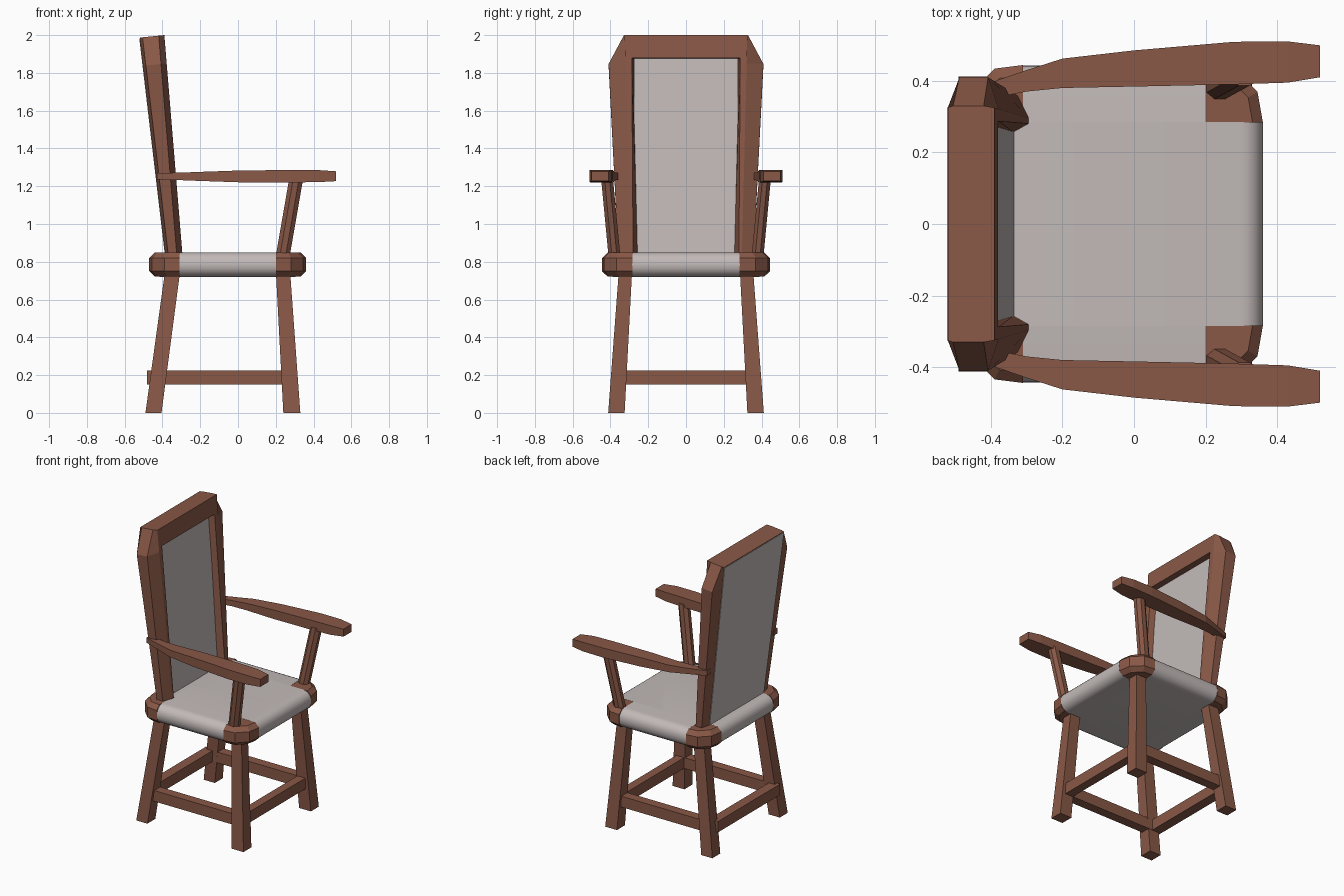
import bpy, bmesh, math

if "Cube" in bpy.data.objects:
    bpy.data.objects.remove(bpy.data.objects["Cube"])

def material(name, rgb):
    m = bpy.data.materials.new(name)
    m.diffuse_color = (*rgb, 1)
    m.use_nodes = True
    m.node_tree.nodes["Principled BSDF"].inputs["Base Color"].default_value = m.diffuse_color
    return m

WOOD = material("brown wood", (0.25, 0.098, 0.063))
CLOTH = material("pale fabric", (0.54, 0.49, 0.48))

def loft(name, rings, mat, smooth=False):
    """Skin matching rings of points and cap both ends."""
    bm = bmesh.new()
    vs = [[bm.verts.new(p) for p in r] for r in rings]
    n = len(vs[0])
    for a, b in zip(vs, vs[1:]):
        for i in range(n):
            j = (i + 1) % n
            bm.faces.new((a[i], a[j], b[j], b[i]))
    bm.faces.new(vs[0])
    bm.faces.new(vs[-1])
    bmesh.ops.recalc_face_normals(bm, faces=bm.faces)
    me = bpy.data.meshes.new(name)
    bm.to_mesh(me)
    bm.free()
    me.materials.append(mat)
    ob = bpy.data.objects.new(name, me)
    bpy.context.collection.objects.link(ob)
    if smooth:
        bpy.ops.object.select_all(action='DESELECT')
        ob.select_set(True)
        bpy.context.view_layer.objects.active = ob
        bpy.ops.object.shade_smooth_by_angle(angle=math.radians(40))
    return ob

def rect(x0, x1, y0, y1, z):
    return [(x0, y0, z), (x1, y0, z), (x1, y1, z), (x0, y1, z)]

def box(name, x0, x1, y0, y1, z0, z1, mat):
    return loft(name, [rect(x0, x1, y0, y1, z0), rect(x0, x1, y0, y1, z1)], mat)

def lerp(a, b, t):
    return a + (b - a) * t

# Seat cushion: two crossing strips with rounded edges
Z0, Z1 = 0.72, 0.85

def rounded(a0, a1, r=0.06, n=6):
    pts = []
    for cx, cz, s in ((a1 - r, Z1 - r, 0), (a0 + r, Z1 - r, 1),
                      (a0 + r, Z0 + r, 2), (a1 - r, Z0 + r, 3)):
        for i in range(n + 1):
            a = (s + i / n) * math.pi / 2
            pts.append((cx + r * math.cos(a), cz + r * math.sin(a)))
    return pts

loft("seat_cushion_long", [[(x, y, z) for x, z in rounded(-0.47, 0.36)]
                           for y in (-0.285, 0.285)], CLOTH, True)
loft("seat_cushion_wide", [[(x, y, z) for y, z in rounded(-0.443, 0.443)]
                           for x in (-0.31, 0.20)], CLOTH, True)

# Seat corner blocks, chamfered in plan and at top and bottom
for sx, cx in ((1, 0.20), (-1, -0.31)):
    for sy in (1, -1):
        plan = [(0, 0), (0.16, 0), (0.145, 0.085), (0.08, 0.15), (0, 0.16)]
        rings = []
        for k, z in ((0.82, 0.722), (1, 0.75), (1, 0.82), (0.82, 0.849)):
            rings.append([(cx + sx * px * k, sy * (0.284 + py * k), z) for px, py in plan])
        loft("seat_corner", rings, WOOD)

for s, side in ((1, "left"), (-1, "right")):
    # Splayed legs
    for name, b0, b1, t0, t1 in (("front_leg", 0.24, 0.33, 0.20, 0.275),
                                 ("back_leg", -0.49, -0.405, -0.385, -0.305)):
        loft(f"{name}_{side}", [rect(b0, b1, s * 0.325, s * 0.412, 0),
                                rect(t0, t1, s * 0.285, s * 0.355, 0.76)], WOOD)
    # Side stretchers
    box(f"side_stretcher_{side}", -0.44, 0.27, s * 0.315, s * 0.38, 0.15, 0.225, WOOD)

    # Armrest: stations of x, inner y, outer y, bottom z, top z
    arm = [(-0.43, 0.345, 0.385, 1.235, 1.27), (-0.30, 0.37, 0.43, 1.232, 1.272),
           (-0.20, 0.38, 0.462, 1.228, 1.276), (0.0, 0.384, 0.485, 1.221, 1.283),
           (0.28, 0.39, 0.509, 1.22, 1.286), (0.43, 0.395, 0.51, 1.222, 1.285),
           (0.52, 0.41, 0.499, 1.227, 1.279)]
    loft(f"armrest_{side}", [[(x, s * a, l), (x, s * b, l), (x, s * b, h), (x, s * a, h)]
                             for x, a, b, l, h in arm], WOOD)
    # Slanted octagonal arm support
    rings = []
    for cx, cy, z in ((0.235, 0.378, 0.82), (0.308, 0.418, 1.24)):
        rings.append([(cx + 0.04 * math.cos((i + .5) * math.pi / 4),
                       s * (cy + 0.034 * math.sin((i + .5) * math.pi / 4)), z)
                      for i in range(8)])
    loft(f"arm_support_{side}", rings, WOOD)

# Front and back stretchers
box("front_stretcher", 0.235, 0.295, -0.34, 0.34, 0.15, 0.225, WOOD)
box("back_stretcher", -0.483, -0.415, -0.34, 0.34, 0.15, 0.225, WOOD)

# Leaning back: d = depth behind the front plane, t = height
def back(d, y, t):
    return (-0.295 - 0.0826 * (t - 0.85) - d, y, t - 0.1 * d)

def depth(t):
    return 0.09 + 0.035 * (t - 0.85)

def crest(t):
    return lerp(0.295, 0.325, (t - 0.8) / 1.2)

# Back posts with bevelled edges and a clipped top corner
for s, side in ((1, "left"), (-1, "right")):
    rings = []
    for t, yo in ((0.78, 0.355), (1.85, 0.41), (2.0, 0.33)):
        D, ym, u = depth(t), crest(t), (t - 0.8) / 1.2
        sec = [(0, lerp(0.28, 0.288, u)), (0, ym), (0.03, yo), (D - 0.015, yo),
               (D, ym), (D, 0.25), (0.045, lerp(0.255, 0.285, u))]
        rings.append([back(d, s * y, t) for d, y in sec])
    loft(f"back_post_{side}", rings, WOOD)

def back_slab(name, d0, d1, w, t0, t1, mat):
    """Slab in the leaning plane; d0, d1 and w are functions of height."""
    loft(name, [[back(d0(t), -w(t), t), back(d0(t), w(t), t),
                 back(d1(t), w(t), t), back(d1(t), -w(t), t)] for t in (t0, t1)], mat)

# Top rail, recessed front panel, flush rear cover
back_slab("top_rail", lambda t: 0, depth, lambda t: 0.3, 1.88, 2.0, WOOD)
back_slab("back_panel", lambda t: 0.04, lambda t: depth(t) - 0.002,
          lambda t: 0.275, 0.80, 1.92, CLOTH)
back_slab("back_cover", lambda t: depth(t) - 0.004, lambda t: depth(t) + 0.003,
          crest, 0.82, 1.995, CLOTH)
